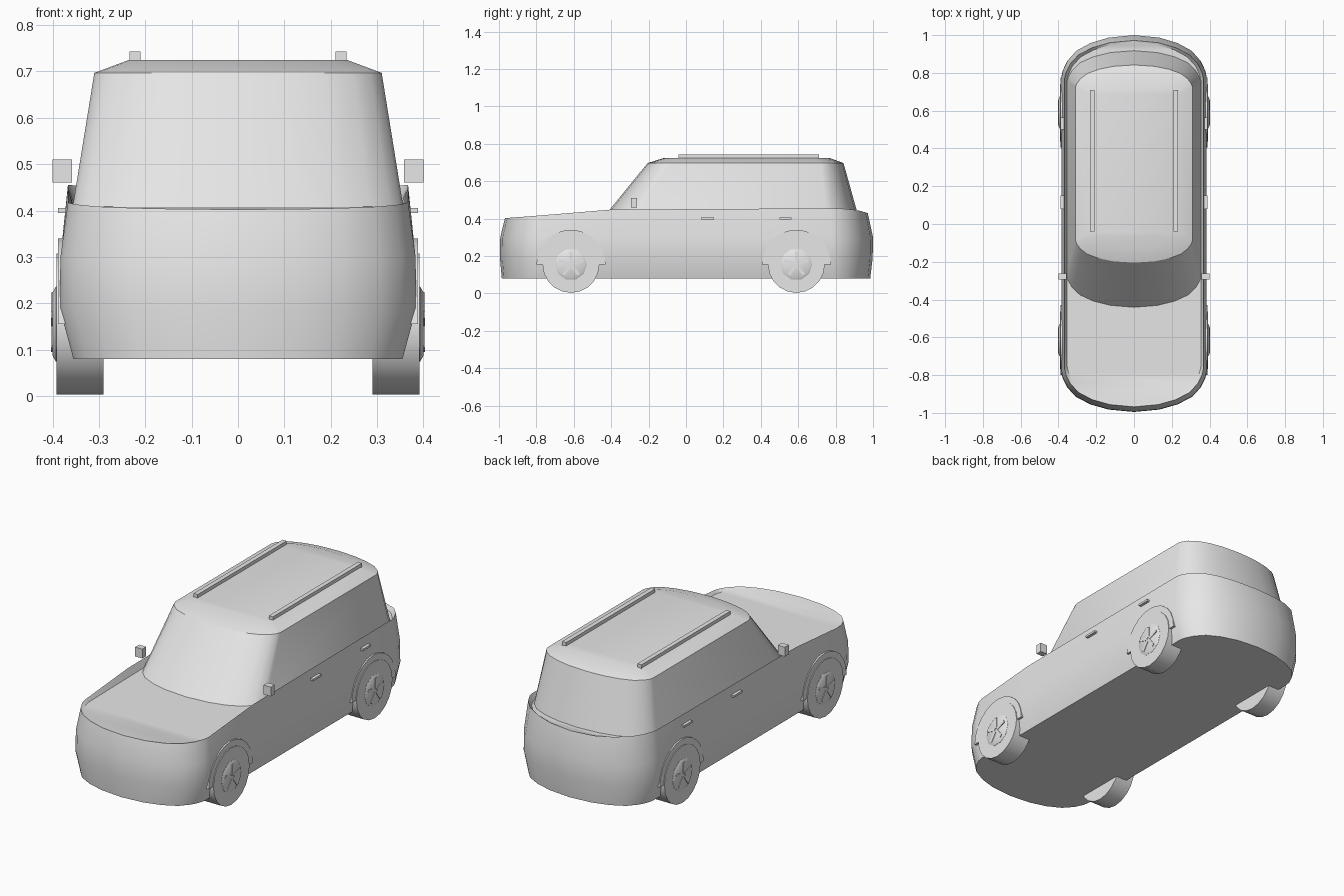
import bpy, bmesh, math
from mathutils import Matrix, Vector

cube = bpy.data.objects.get("Cube")
if cube:
    bpy.data.objects.remove(cube, do_unlink=True)

grey = bpy.data.materials.new("plain_grey")
grey.use_nodes = True
grey.diffuse_color = (0.8, 0.8, 0.8, 1)
grey.node_tree.nodes["Principled BSDF"].inputs["Base Color"].default_value = (0.8, 0.8, 0.8, 1)


def finish(name, bm, smooth=True):
    """Turn a bmesh into an object with the shared paint."""
    bmesh.ops.recalc_face_normals(bm, faces=bm.faces)
    mesh = bpy.data.meshes.new(name)
    bm.to_mesh(mesh)
    bm.free()
    mesh.materials.append(grey)
    obj = bpy.data.objects.new(name, mesh)
    bpy.context.collection.objects.link(obj)
    if smooth:
        bpy.ops.object.select_all(action='DESELECT')
        obj.select_set(True)
        bpy.context.view_layer.objects.active = obj
        bpy.ops.object.shade_smooth_by_angle(angle=math.radians(30))
    return obj


def box(name, lo, hi):
    bm = bmesh.new()
    lo, hi = Vector(lo), Vector(hi)
    bmesh.ops.create_cube(bm, size=1)
    size = hi - lo
    for v in bm.verts:
        v.co = Vector(c * s for c, s in zip(v.co, size)) + (lo + hi) / 2
    return finish(name, bm, False)


# Rounded corner: fraction of half width, fraction of corner depth
CORNER = [(0, 0), (.35, .06), (.6, .19), (.8, .38), (.92, .62), (.98, .84), (1, 1)]


def outline(hw, front, rear, cf, cr, sides=()):
    """Plan outline of a rounded car shape, closed and symmetrical."""
    half = [(hw * u, front + cf * v) for u, v in CORNER]
    half += [(hw, y) for y in sides]
    half += [(hw * u, rear - cr * v) for u, v in reversed(CORNER)]
    return half + [(-x, y) for x, y in reversed(half[1:-1])]


def loft(name, rings):
    """Skin rings of (outline, height rule) and cap both ends."""
    bm = bmesh.new()
    loops = [[bm.verts.new((x, y, h(y) if callable(h) else h)) for x, y in pts]
             for pts, h in rings]
    n = len(loops[0])
    for a, b in zip(loops, loops[1:]):
        for i in range(n):
            j = (i + 1) % n
            bm.faces.new((a[i], a[j], b[j], b[i]))
    # Caps are strips running across the car
    for loop in (loops[0], loops[-1]):
        for i in range(n // 2):
            quad = [loop[i], loop[i + 1], loop[(n - i - 1) % n], loop[(n - i) % n]]
            bm.faces.new(list(dict.fromkeys(quad)))
    return finish(name, bm)


def shoulder(y):
    """Height of the body's upper edge along the car."""
    pts = [(-1, .4), (-.8, .415), (-.4, .448), (.82, .455), (.92, .445), (1, .42)]
    for (y0, z0), (y1, z1) in zip(pts, pts[1:]):
        if y <= y1:
            return z0 + (z1 - z0) * (y - y0) / (y1 - y0)
    return pts[-1][1]


def deck(y):
    """Bonnet and rear ledge, a nearly level plane inside the shoulder."""
    return .4 + .014 * (y + .97)


# Lower body
S = (-.4, .4)
loft("body", [
    (outline(.355, -.985, .985, .2, .2, S), .08),
    (outline(.385, -.995, .998, .21, .22, S), .19),
    (outline(.383, -.993, 1, .21, .22, S), .3),
    (outline(.367, -.968, .972, .2, .2, S), shoulder),
    (outline(.354, -.955, .96, .2, .2, S), deck),
])

# Cabin with raked windscreen and chamfered roof
loft("cabin", [
    (outline(.358, -.447, .925, .17, .17), .4),
    (outline(.31, -.205, .842, .12, .12), .697),
    (outline(.235, -.115, .765, .07, .08), .725),
])


def lathe_x(name, rings, centre, segs):
    """Disc stack along x, rings given as (x, radius)."""
    bm = bmesh.new()
    loops = []
    for x, r in rings:
        loops.append([bm.verts.new((x, centre[0] + r * math.cos(math.tau * i / segs),
                                    centre[1] + r * math.sin(math.tau * i / segs)))
                      for i in range(segs)])
    for a, b in zip(loops, loops[1:]):
        for i in range(segs):
            j = (i + 1) % segs
            bm.faces.new((a[i], a[j], b[j], b[i]))
    bm.faces.new(loops[0])
    bm.faces.new(loops[-1])
    return finish(name, bm)


def arch(name, side, y, z):
    """Half-ring wheel arch trim."""
    bm = bmesh.new()
    rows = []
    for i in range(13):
        a = math.pi * i / 12
        rows.append([bm.verts.new((side * x, y + r * math.cos(a), z + r * math.sin(a)))
                     for x, r in ((.34, .15), (.388, .15), (.388, .185), (.34, .185))])
    for a, b in zip(rows, rows[1:]):
        for k in range(4):
            m = (k + 1) % 4
            bm.faces.new((a[k], a[m], b[m], b[k]))
    bm.faces.new(rows[0])
    bm.faces.new(rows[-1])
    return finish(name, bm)


def spokes(name, side, y, z):
    """Five radial bars on the hub."""
    bm = bmesh.new()
    for i in range(5):
        turn = Matrix.Rotation(math.tau * i / 5, 4, 'X')
        place = Matrix.Translation((side * .399, y, z)) @ turn @ Matrix.Translation((0, 0, .038))
        bmesh.ops.create_cube(bm, size=1, matrix=place @ Matrix.Diagonal((.008, .016, .06, 1)))
    return finish(name, bm, False)


WHEEL_Z = .155
for side, sname in ((1, "left"), (-1, "right")):
    # Wheels, hubs and arches
    for y, end in ((-.615, "front"), (.59, "rear")):
        tag = f"{end}_{sname}"
        c = (y, WHEEL_Z)
        lathe_x("tyre_" + tag, [(side * .29, .152), (side * .392, .152)], c, 20)
        lathe_x("hub_" + tag, [(side * .38, .085), (side * .393, .085), (side * .4, .072)], c, 10)
        spokes("spokes_" + tag, side, *c)
        arch("wheel_arch_" + tag, side, *c)

    # Mirrors, roof rails and door handles
    def pair(name, x0, x1, y0, y1, z0, z1):
        a, b = sorted((side * x0, side * x1))
        box(f"{name}_{sname}", (a, y0, z0), (b, y1, z1))

    pair("mirror", .358, .4, -.295, -.262, .46, .51)
    pair("roof_rail", .21, .234, -.04, .71, .715, .743)
    pair("front_door_handle", .36, .388, .08, .15, .395, .406)
    pair("rear_door_handle", .36, .388, .5, .565, .395, .406)
